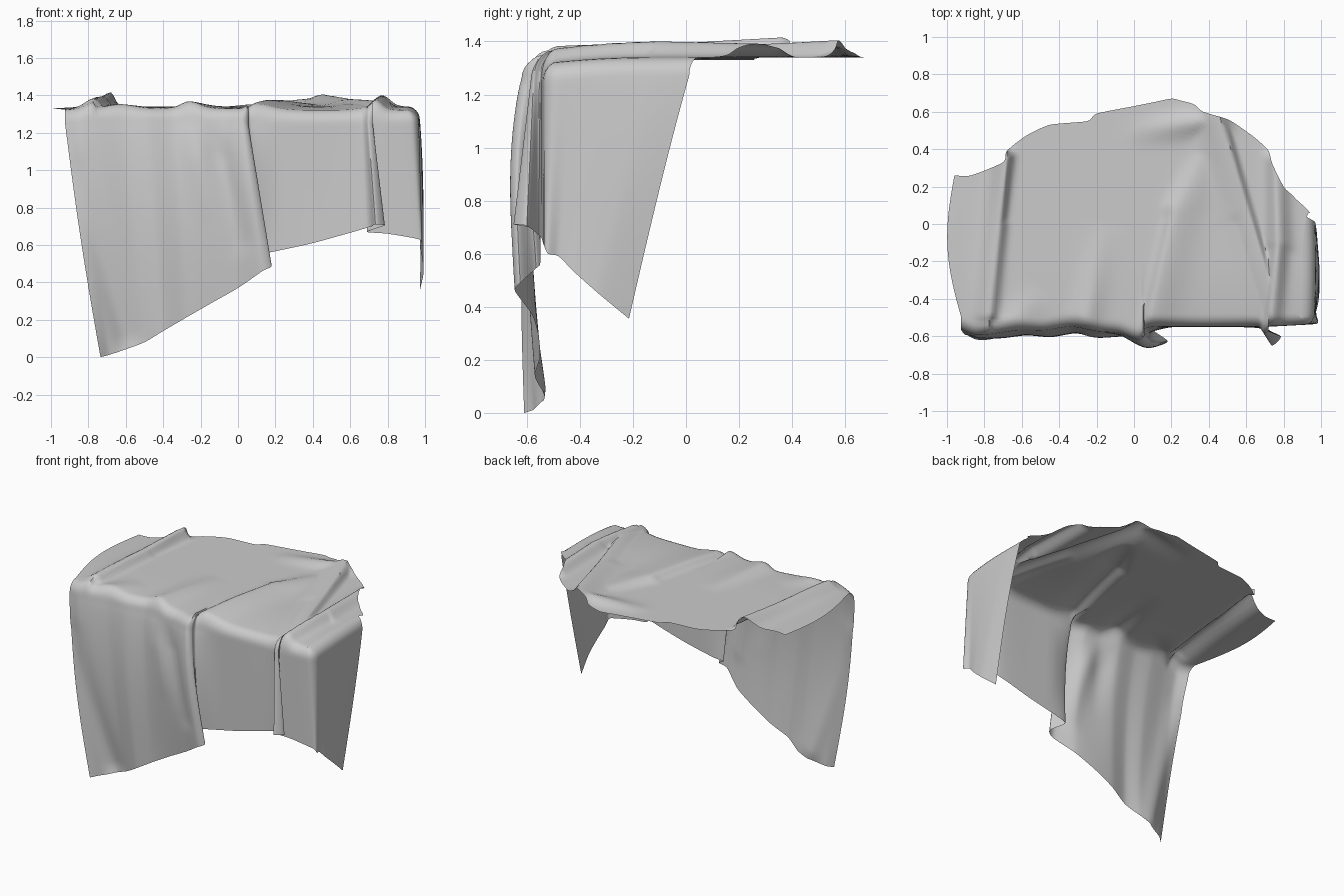
import bpy, bmesh, math
from mathutils import Vector

if "Cube" in bpy.data.objects:
    bpy.data.objects.remove(bpy.data.objects["Cube"])

TOP, RAD = 1.34, 0.07       # table height and edge rounding
SUB, ROWS_TOP, ROWS_ARC, ROWS_DROP = 6, 48, 6, 30

# back outline of the sheet (x, y), one entry per fabric column
back = [(-.96, .26), (-.87, .26), (-.70, .33), (-.68, .39), (-.58, .47), (-.45, .53),
        (-.25, .55), (-.20, .59), (0, .63), (.10, .65), (.20, .67), (.25, .66),
        (.32, .64), (.37, .60), (.50, .56), (.58, .51), (.66, .45), (.72, .39),
        (.74, .32), (.80, .20), (.84, .16), (.88, .12), (.92, .085), (.94, .06)]
# where the fabric turns over the table edge (x, y)
edge = [(-.925, -.565), (-.85, -.595), (-.76, -.59), (-.62, -.57), (-.48, -.57), (-.34, -.55),
        (-.20, -.575), (-.08, -.585), (.02, -.62), (.055, -.60), (.06, -.56), (.14, -.55),
        (.40, -.55), (.66, -.55), (.695, -.585), (.72, -.575), (.715, -.55), (.80, -.545),
        (.93, -.535), (.962, -.50), (.968, -.44), (.972, -.30), (.972, -.14), (.968, .012)]
# hem of the hanging fabric (x, y, z)
hem = [(-.735, -.61, 0), (-.69, -.575, .012), (-.62, -.56, .035), (-.50, -.545, .08),
       (-.40, -.57, .14), (-.28, -.55, .21), (-.15, -.555, .285), (.0, -.58, .37),
       (.13, -.645, .46), (.18, -.625, .49), (.10, -.565, .545), (.17, -.55, .56),
       (.40, -.55, .61), (.685, -.56, .69), (.735, -.65, .71), (.785, -.60, .705),
       (.69, -.555, .67), (.80, -.545, .66), (.968, -.535, .63), (.985, -.52, .60),
       (.972, -.48, .59), (.985, -.42, .53), (.992, -.33, .45), (.972, -.215, .355)]
CORNER = 18
normal = [(0, -1) if i < CORNER else (.7, -.7) if i == CORNER else (1, 0)
          for i in range(len(back) - 1)] + [(.85, -.5)]

# wrinkles on top: start, end, height at start and end, width on left and right side
ridges = [((-.68, .36), (-.72, .0), .075, .055, .07, .03),
          ((-.72, .0), (-.77, -.48), .055, .05, .07, .035),
          ((.36, .34), (.22, .08), .015, .035, .05, .12),
          ((.22, .08), (.08, -.54), .035, .035, .04, .12),
          ((.46, .58), (.60, .10), .065, .04, .12, .025),
          ((.60, .10), (.77, -.46), .04, .03, .09, .025),
          ((.42, .48), (.70, -.48), .02, .015, .08, .02),
          ((.76, .34), (.77, -.10), .05, .06, .05, .06),
          ((.77, -.10), (.73, -.54), .06, .05, .04, .05),
          ((-.17, .0), (-.27, -.55), .0, .04, .06, .08),
          ((.05, .50), (.45, .57), .01, .05, .07, .06),
          ((-.50, -.35), (-.64, -.54), .0, .025, .08, .08)]
# grooves and ridges on the hanging front, in (x, z)
drop_folds = [((-.86, 1.0), (-.60, .10), -.01, -.03, .06, .08),
              ((-.27, 1.28), (-.16, .70), .02, .0, .06, .06),
              ((-.15, 1.25), (.02, .62), -.025, -.01, .06, .06)]


def wrinkle(x, y, folds):
    values, p = [0], Vector((x, y))
    for a, b, h0, h1, wl, wr in folds:
        a, b = Vector(a), Vector(b)
        d = b - a
        t = max(0, min(1, (p - a).dot(d) / d.length_squared))
        off = p - (a + d * t)
        w = wl if d.x * off.y - d.y * off.x < 0 else wr
        values.append((h0 + (h1 - h0) * t) * math.exp(-(off.length / w) ** 2))
    return max(values) + min(values)


def sag(x, y):
    """The sheet dips a little towards the front and far right edges."""
    f = max(0, min(1, (-.15 - y) / .4))
    return -.025 * f * f * (.4 if x < .05 else 1)


def smooth_line(points):
    """Cardinal spline through the points with gentle tangents."""
    pts = [Vector(p) for p in points]
    out, n = [], len(pts)
    for i in range(n - 1):
        p, q = pts[i], pts[i + 1]
        m0 = (q - pts[max(i - 1, 0)]) * .35
        m1 = (pts[min(i + 2, n - 1)] - p) * .35
        lim = (q - p).length
        m0, m1 = [m * min(1, 1.2 * lim / max(m.length, 1e-6)) for m in (m0, m1)]
        for k in range(SUB):
            t = k / SUB
            out.append(p * (2*t**3 - 3*t*t + 1) + m0 * (t**3 - 2*t*t + t)
                       + q * (3*t*t - 2*t**3) + m1 * (t**3 - t*t))
    return out + [pts[-1]]


def column(b, e, h, n, s):
    """One strip of fabric: across the top, over the edge and down to the hem."""
    n = n.normalized()
    inner, pts = e - n * RAD, []
    flap = max(0, 1 - s * 12)                      # loose left flap spreads outwards
    top = TOP - .01 * flap
    for i in range(ROWS_TOP):
        t = i / ROWS_TOP
        q = b.lerp(inner, t)
        q.x -= .055 * flap * math.sin(math.pi * t)
        pts.append((q.x, q.y, top + wrinkle(q.x, q.y, ridges) + sag(q.x, q.y)))
    w = wrinkle(inner.x, inner.y, ridges)
    top += sag(inner.x, inner.y)
    for i in range(ROWS_ARC):                      # rounded edge
        a = math.pi / 2 * i / ROWS_ARC
        q = inner + n * RAD * math.sin(a)
        pts.append((q.x, q.y, top + w * math.cos(a) - RAD * (1 - math.cos(a))))
    start = Vector((e.x, e.y, top - RAD))
    loose = max(0, min(1, (.2 - e.x) * 5))
    belly = .035 * loose + .012 * max(0, s - .8) * 5
    for i in range(ROWS_DROP + 1):                 # hanging part
        t = i / ROWS_DROP
        q = start.lerp(h, t)
        out = belly * math.sin(math.pi * t ** .8)
        out += loose * min(1, t * 5) * wrinkle(q.x, q.z, drop_folds)
        pts.append((q.x + n.x * out - .01 * flap * math.sin(math.pi * t),
                    q.y + n.y * out, q.z))
    return pts


# draped cloth
lines = [smooth_line(l) for l in (back, edge, hem, normal)]
count = len(lines[0])
bm = bmesh.new()
grid = [[bm.verts.new(p) for p in column(*c, i / (count - 1))]
        for i, c in enumerate(zip(*lines))]
for c0, c1 in zip(grid, grid[1:]):
    for j in range(len(c0) - 1):
        bm.faces.new((c0[j], c0[j + 1], c1[j + 1], c1[j]))
bmesh.ops.recalc_face_normals(bm, faces=bm.faces)
if sum(f.normal.z for f in bm.faces) < 0:
    bmesh.ops.reverse_faces(bm, faces=bm.faces)
mesh = bpy.data.meshes.new("draped_cloth")
bm.to_mesh(mesh)
bm.free()
cloth = bpy.data.objects.new("draped_cloth", mesh)
bpy.context.collection.objects.link(cloth)
bpy.context.view_layer.objects.active = cloth
cloth.select_set(True)
bpy.ops.object.shade_smooth_by_angle(angle=math.radians(50))
